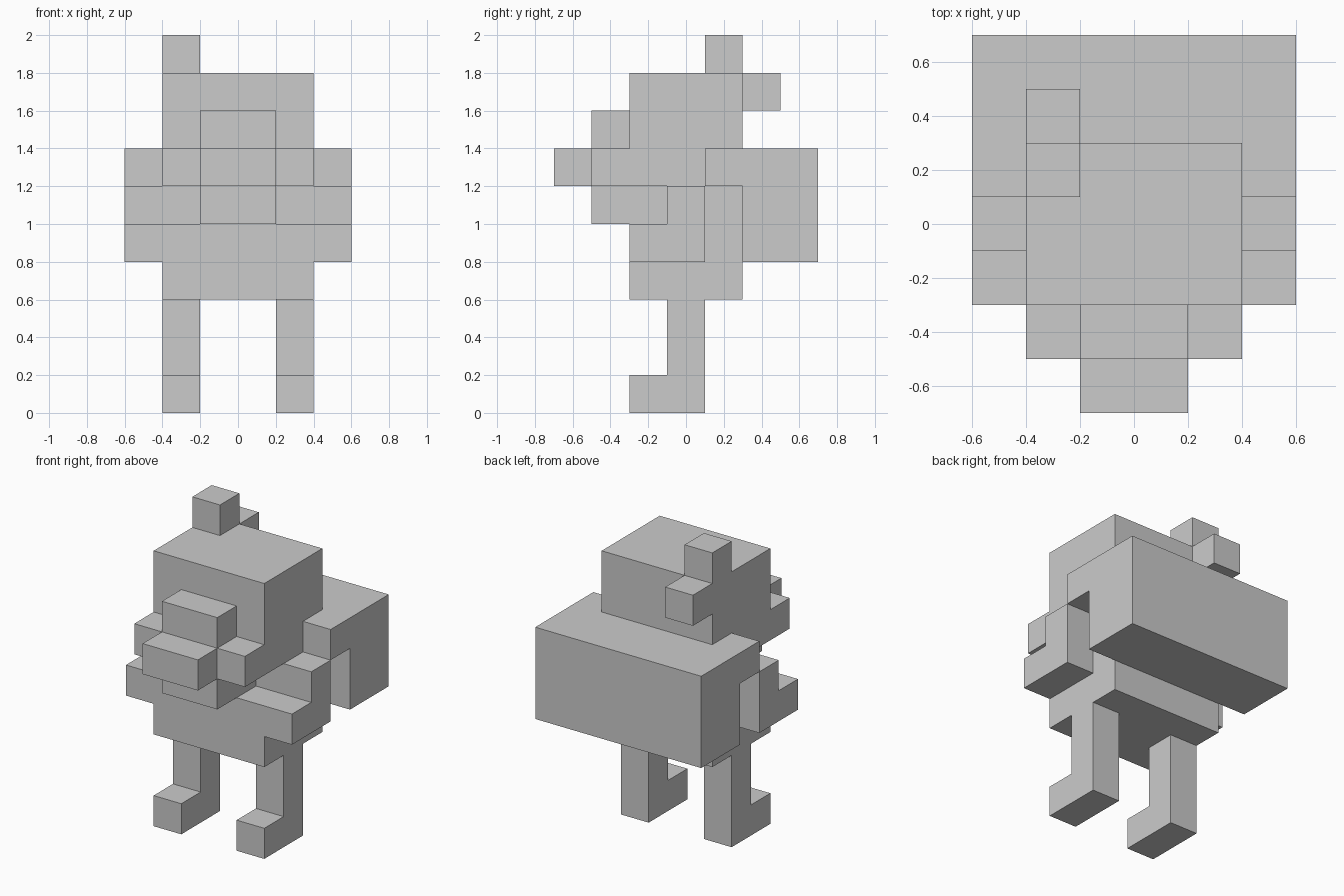
import bpy, bmesh

if "Cube" in bpy.data.objects:
    bpy.data.objects.remove(bpy.data.objects["Cube"])


def extrude_profile(name, profile, x0, x1, mirror=False):
    """Extrude a side profile of (y, z) points from x0 to x1, optionally mirrored in x."""
    bm = bmesh.new()
    face = bm.faces.new([bm.verts.new((x0, y, z)) for y, z in profile])
    side = bmesh.ops.extrude_face_region(bm, geom=[face])
    moved = [v for v in side["geom"] if isinstance(v, bmesh.types.BMVert)]
    bmesh.ops.translate(bm, vec=(x1 - x0, 0, 0), verts=moved)
    bmesh.ops.recalc_face_normals(bm, faces=bm.faces)
    mesh = bpy.data.meshes.new(name)
    bm.to_mesh(mesh)
    bm.free()
    obj = bpy.data.objects.new(name, mesh)
    bpy.context.collection.objects.link(obj)
    if mirror:
        mod = obj.modifiers.new("Mirror", 'MIRROR')
        mod.use_mirror_merge = False
    return obj


def rect(y0, y1, z0, z1):
    return [(y0, z0), (y1, z0), (y1, z1), (y0, z1)]


# Legs with feet pointing forward
extrude_profile("legs", [(-.3, 0), (.1, 0), (.1, .6), (-.1, .6), (-.1, .2), (-.3, .2)],
                .2, .4, mirror=True)

# Torso with a stepped chest, and arms following the same step
extrude_profile("torso", [(-.3, .6), (.3, .6), (.3, 1.2), (-.1, 1.2), (-.1, 1), (-.3, 1)],
                -.4, .4)
extrude_profile("arms", [(-.3, .8), (.1, .8), (.1, 1.2), (-.1, 1.2), (-.1, 1), (-.3, 1)],
                .4, .6, mirror=True)

# Backpack with an overhanging front lip above the shoulders
extrude_profile("backpack", [(.3, .8), (.7, .8), (.7, 1.4), (.1, 1.4), (.1, 1.2), (.3, 1.2)],
                -.6, .6)

# Head and face
extrude_profile("head", rect(-.3, .3, 1.2, 1.8), -.4, .4)
extrude_profile("snout", [(-.3, 1.2), (-.3, 1.6), (-.5, 1.6), (-.5, 1.4), (-.7, 1.4), (-.7, 1.2)],
                -.2, .2)
extrude_profile("jaw", rect(-.5, -.1, 1, 1.2), -.2, .2)
extrude_profile("cheeks", rect(-.5, -.3, 1.2, 1.4), .2, .4, mirror=True)

# Tufts on the left rear edge of the head
extrude_profile("top_tuft", rect(.1, .3, 1.8, 2), -.4, -.2)
extrude_profile("back_tuft", rect(.3, .5, 1.6, 1.8), -.4, -.2)
